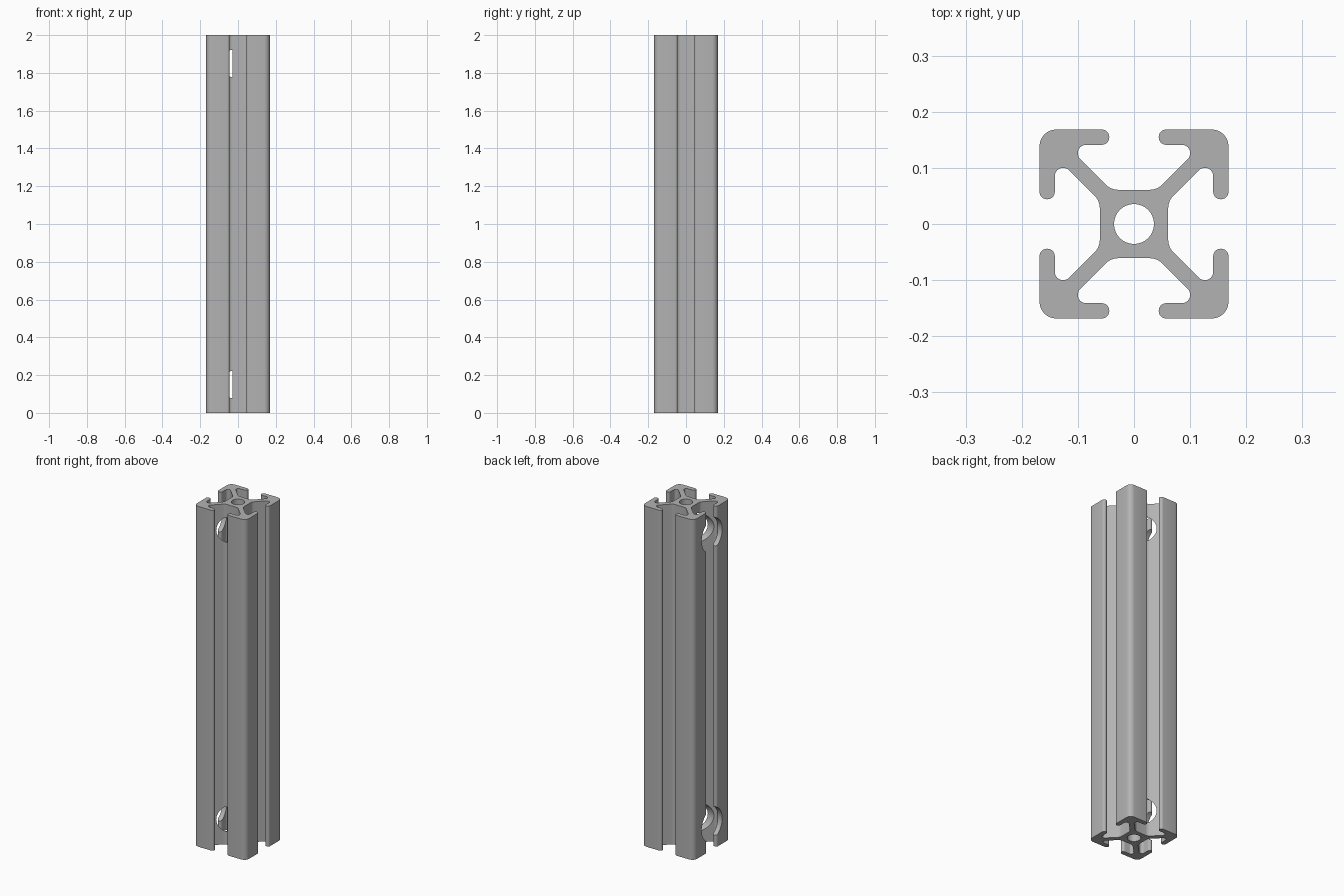
import bpy
import bmesh
from math import tan, radians
from mathutils import Vector, Matrix

cube = bpy.data.objects.get("Cube")
if cube:
    bpy.data.objects.remove(cube, do_unlink=True)

LENGTH = 2.0
HALF = 0.1685

aluminium = bpy.data.materials.new("grey aluminium")
aluminium.use_nodes = True
grey = (0.45, 0.45, 0.45, 1)
aluminium.diffuse_color = grey
aluminium.node_tree.nodes["Principled BSDF"].inputs["Base Color"].default_value = grey


def fillet(corners, steps=6):
    """Round each (point, radius) corner of a closed outline."""
    outline = []
    for i, (p, r) in enumerate(corners):
        a = (corners[i - 1][0] - p).normalized()
        b = (corners[(i + 1) % len(corners)][0] - p).normalized()
        half = a.angle(b) / 2
        start = p + a * (r / tan(half))
        centre = p + (a + b).normalized() * (r / abs(Vector((a.x * b.y - a.y * b.x, a.dot(b) + 1)).normalized().x))
        sweep = (start - centre).angle_signed(p + b * (r / tan(half)) - centre)
        for s in range(steps + 1):
            turn = Matrix.Rotation(-sweep * s / steps, 2)
            outline.append(centre + turn @ (start - centre))
    return outline


def prism(name, outline, height):
    bm = bmesh.new()
    face = bm.faces.new([bm.verts.new((p.x, p.y, 0)) for p in outline])
    grown = bmesh.ops.extrude_face_region(bm, geom=[face])["geom"]
    bmesh.ops.translate(bm, vec=(0, 0, height),
                        verts=[v for v in grown if isinstance(v, bmesh.types.BMVert)])
    bmesh.ops.recalc_face_normals(bm, faces=bm.faces)
    mesh = bpy.data.meshes.new(name)
    bm.to_mesh(mesh)
    bm.free()
    obj = bpy.data.objects.new(name, mesh)
    bpy.context.collection.objects.link(obj)
    mesh.materials.append(aluminium)
    return obj


def drill(target, name, radius, depth, matrix):
    """Cut a round hole, starting at the matrix origin along its z axis."""
    bm = bmesh.new()
    bmesh.ops.create_cone(bm, cap_ends=True, segments=64, radius1=radius, radius2=radius,
                          depth=depth, matrix=matrix @ Matrix.Translation((0, 0, depth / 2)))
    mesh = bpy.data.meshes.new(name)
    bm.to_mesh(mesh)
    bm.free()
    mesh.materials.append(aluminium)
    cutter = bpy.data.objects.new(name, mesh)
    cutter.hide_render = True
    bpy.context.collection.objects.link(cutter)
    mod = target.modifiers.new(name, "BOOLEAN")
    mod.operation = "DIFFERENCE"
    mod.solver = "EXACT"
    mod.object = cutter
    bpy.context.view_layer.objects.active = target
    bpy.ops.object.modifier_apply(modifier=mod.name)
    bpy.data.objects.remove(cutter, do_unlink=True)


# Slot profile: core corner, pocket, lip, outer corner
octant = [((0.041, 0.061), 0.03), ((0.1, 0.12), 0.014), ((0.1, 0.141), 0.014),
          ((0.044, 0.141), 0.0136), ((0.044, HALF), 0.0136)]
quarter = octant + [((HALF, HALF), 0.03)] + [((y, x), r) for (x, y), r in reversed(octant)]
corners = []
for k in range(4):
    spin = Matrix.Rotation(radians(-90 * k), 2)
    corners += [(spin @ Vector(p), r) for p, r in quarter]
rail = prism("slotted_rail", fillet(corners), LENGTH)

# Centre bore along the length
drill(rail, "centre_bore", 0.0355, LENGTH + 0.2, Matrix.Translation((0, 0, -0.1)))

# Blind round holes cut into one side near both ends
for z in (0.15, LENGTH - 0.15):
    drill(rail, "side_hole", 0.095, 0.27,
          Matrix.Translation((-0.3, 0, z)) @ Matrix.Rotation(radians(90), 4, "Y"))

# Smooth rounded edges, crisp ends
bpy.ops.object.select_all(action="DESELECT")
rail.select_set(True)
bpy.context.view_layer.objects.active = rail
bpy.ops.object.shade_smooth_by_angle(angle=radians(30))
